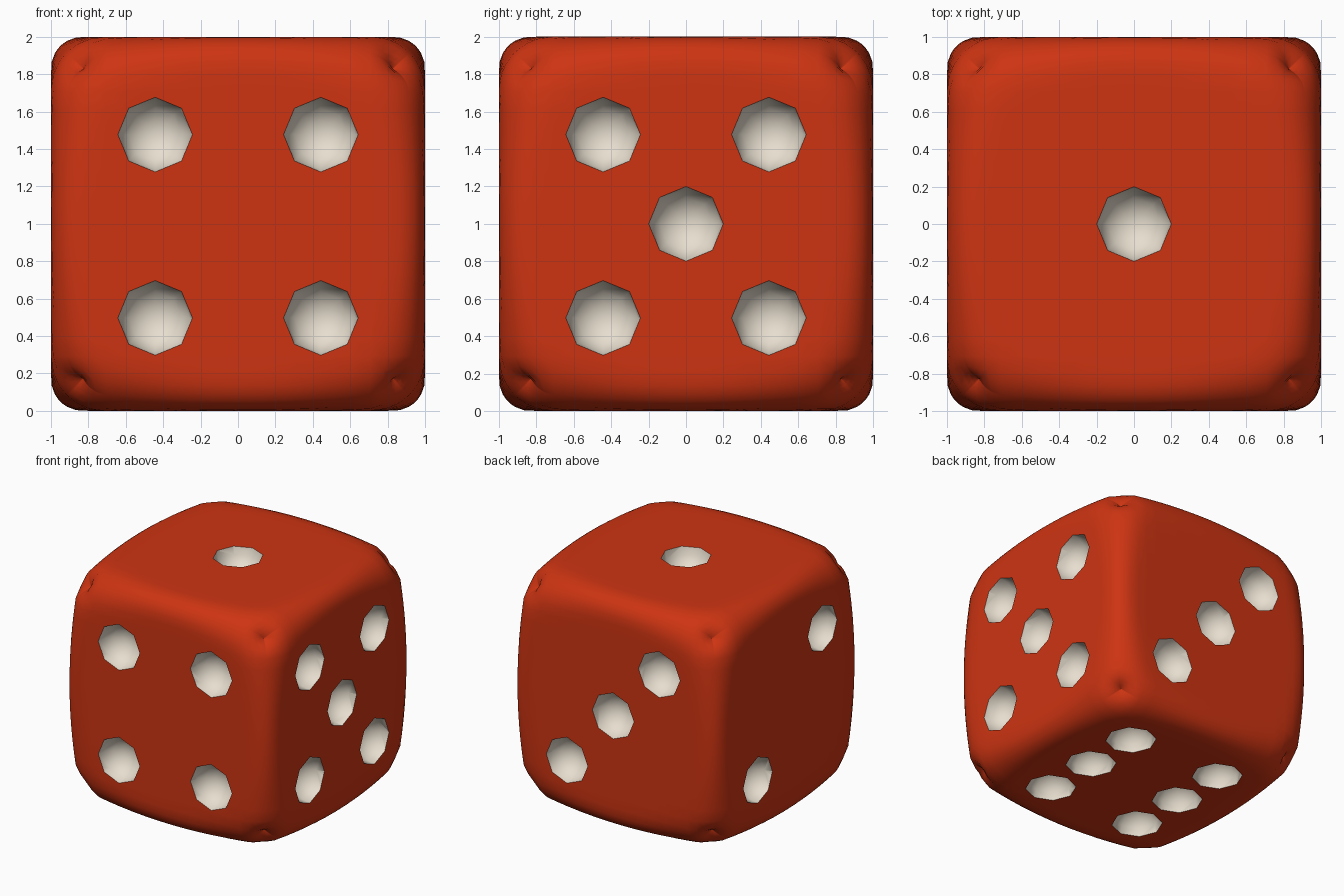
import bpy, bmesh, math
from mathutils import Vector, Matrix

if "Cube" in bpy.data.objects:
    bpy.data.objects.remove(bpy.data.objects["Cube"])


def material(name, rgb):
    m = bpy.data.materials.new(name)
    m.diffuse_color = (*rgb, 1)
    m.use_nodes = True
    m.node_tree.nodes["Principled BSDF"].inputs["Base Color"].default_value = m.diffuse_color
    return m


red = material("red", (0.61, 0.034, 0.006))
ivory = material("ivory", (0.80, 0.73, 0.62))


def make_object(name, bm):
    me = bpy.data.meshes.new(name)
    bm.to_mesh(me)
    bm.free()
    me.materials.append(red)
    me.materials.append(ivory)
    ob = bpy.data.objects.new(name, me)
    bpy.context.collection.objects.link(ob)
    return ob


# Body: gridded cube, edges rounded, with the radius growing towards the corners
bm = bmesh.new()
bmesh.ops.create_cube(bm, size=2)
bmesh.ops.subdivide_edges(bm, edges=bm.edges[:], cuts=23, use_grid_fill=True)
for v in bm.verts:
    p = Vector([math.sin(c * math.pi / 2) for c in v.co])
    r = 0.17 + 0.24 * min(abs(c) for c in p) ** 2
    inner = Vector([max(r - 1, min(1 - r, c)) for c in p])
    v.co = inner + (p - inner).normalized() * r + Vector((0, 0, 1))
body = make_object("die_body", bm)

# Pip centres on each face
a, top, low = 0.443, 1.477, 0.497
pips = {
    (0, -1, 0): [(x, -1, z) for x in (-a, a) for z in (top, low)],
    (1, 0, 0): [(1, y, z) for y in (-a, a) for z in (top, low)] + [(1, 0, 1)],
    (0, 0, 1): [(0, 0, 2)],
    (0, 1, 0): [(-a, 1, top), (0, 1, 1), (a, 1, low)],
    (-1, 0, 0): [(-1, -a, top), (-1, a, low)],
    (0, 0, -1): [(x, y, 0) for x in (-a, a) for y in (-0.49, 0, 0.49)],
}

# Pip cutter: eight-sided balls sunk halfway into the faces
bm = bmesh.new()
for n, centres in pips.items():
    n = Vector(n)
    turn = n.to_track_quat('Z', 'Y').to_matrix().to_4x4()
    for c in centres:
        mat = Matrix.Translation(Vector(c) + n * 0.002) @ turn @ Matrix.Diagonal((1, 1, 0.92, 1))
        bmesh.ops.create_uvsphere(bm, u_segments=8, v_segments=8, radius=0.2, matrix=mat)
for f in bm.faces:
    f.material_index = 1
cutter = make_object("pip_cutter", bm)
cutter.hide_render = True

# Hollow out the pips
mod = body.modifiers.new("pips", 'BOOLEAN')
mod.operation = 'DIFFERENCE'
mod.solver = 'EXACT'
mod.object = cutter
bpy.context.view_layer.objects.active = body
bpy.ops.object.select_all(action='DESELECT')
body.select_set(True)
bpy.ops.object.modifier_apply(modifier=mod.name)
bpy.data.objects.remove(cutter)
bpy.ops.object.shade_smooth_by_angle(angle=math.radians(60))
